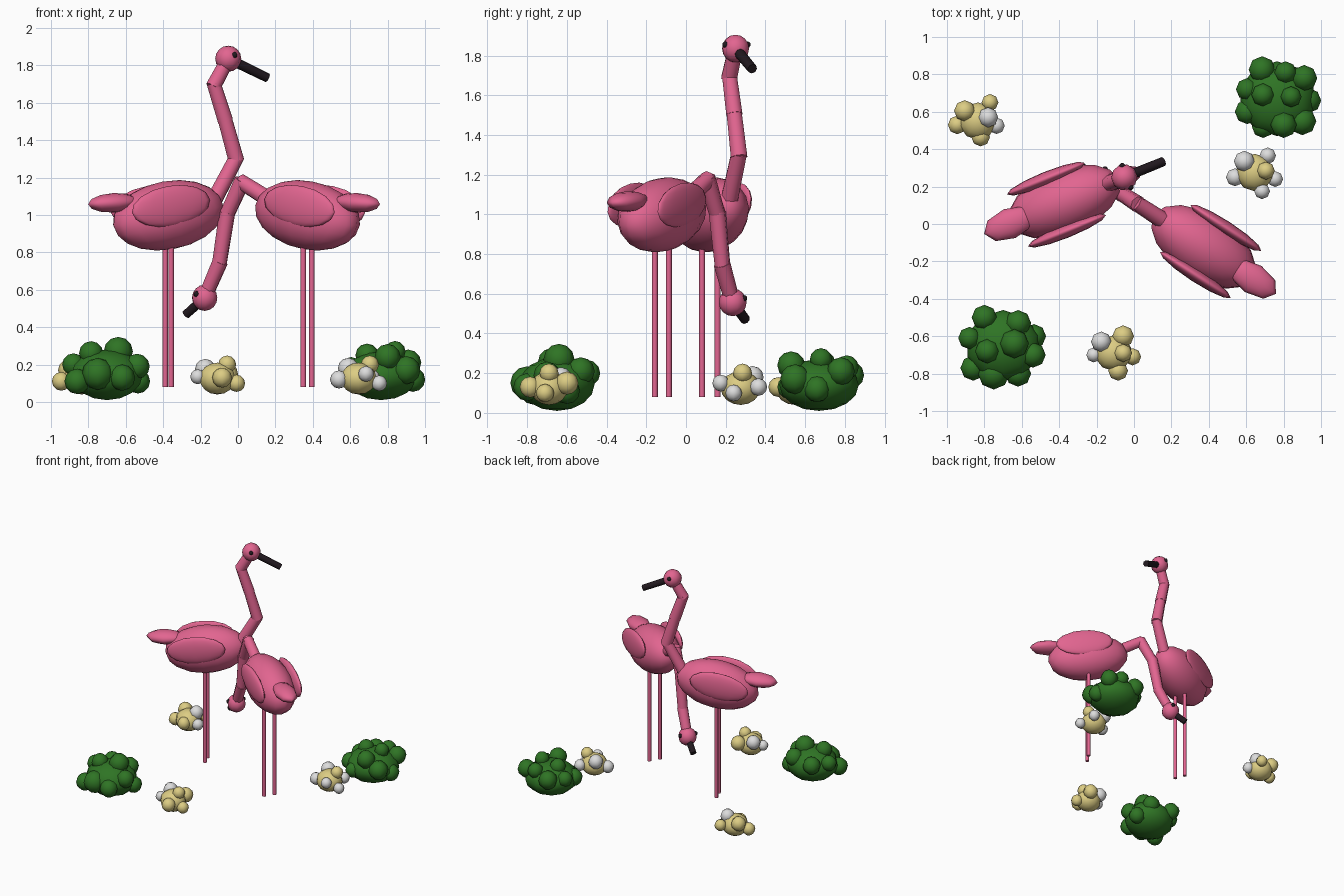
import bpy, math
from mathutils import Vector, Matrix


def material(name, rgb):
    m = bpy.data.materials.new(name)
    m.diffuse_color = (*rgb, 1)
    return m


PINK = material("pink", (0.76, 0.13, 0.28))
BLACK = material("black", (0.016, 0.01, 0.014))
GREEN = material("leaf green", (0.028, 0.175, 0.018))
YELLOW = material("pale yellow", (0.72, 0.61, 0.23))
WHITE = material("white", (0.72, 0.72, 0.72))


def finish(name, mat, matrix):
    ob = bpy.context.object
    ob.name = name
    ob.data.name = name
    ob.data.materials.append(mat)
    ob.matrix_world = matrix
    bpy.ops.object.shade_smooth_by_angle(angle=math.radians(60))
    return ob


def ball(name, mat, matrix, size, seg=8, rings=6):
    """Ellipsoid placed by a matrix, with three half sizes."""
    bpy.ops.mesh.primitive_uv_sphere_add(segments=seg, ring_count=rings, radius=1)
    return finish(name, mat, matrix @ Matrix.Diagonal((*size, 1)))


def rod(name, mat, a, b, r1, r2=None, sides=8):
    """Cylinder or cone between two points."""
    a, b = Vector(a), Vector(b)
    d = b - a
    bpy.ops.mesh.primitive_cone_add(vertices=sides, radius1=r1,
                                    radius2=r1 if r2 is None else r2, depth=d.length)
    rot = d.to_track_quat('Z', 'Y').to_matrix().to_4x4()
    return finish(name, mat, Matrix.Translation((a + b) / 2) @ rot)


def bird(tag, x, y, heading, neck, head, beak_tip):
    """Wading bird; neck, head and beak points are (forward, height)."""
    frame = Matrix.Translation((x, y, 0)) @ Matrix.Rotation(math.radians(heading), 4, 'Z')

    def at(f, s, z, tilt=0):
        return frame @ Matrix.Translation((f, s, z)) @ Matrix.Rotation(math.radians(-tilt), 4, 'Y')

    def pt(f, z, s=0):
        return frame @ Vector((f, s, z))

    # body and tail
    ball(tag + "_body", PINK, at(0, 0, 0.998, 10), (0.32, 0.172, 0.183), 16, 10)
    ball(tag + "_tail", PINK, at(-0.315, 0, 1.065, 3), (0.147, 0.083, 0.052))
    # wings, legs and eyes on both sides
    for side, label in ((1, "left"), (-1, "right")):
        ball(f"{tag}_{label}_wing", PINK, at(-0.045, side * 0.15, 1.048, 9),
             (0.228, 0.037, 0.108), 12, 8)
        rod(f"{tag}_{label}_leg", PINK, pt(0, 0.08, side * 0.042),
            pt(0, 0.9, side * 0.042), 0.015)
        ball(f"{tag}_{label}_eye", BLACK, at(head[0] + 0.012, side * 0.061, head[1] + 0.02),
             (0.016, 0.016, 0.016))
    # jointed neck
    path = neck + [head]
    for i, (p, q) in enumerate(zip(path, path[1:])):
        d = (Vector(q) - Vector(p)).normalized() * 0.012
        rod(f"{tag}_neck_{i + 1}", PINK, pt(*(Vector(p) - d)), pt(*(Vector(q) + d)),
            0.046 - 0.001 * i, 0.042 - 0.001 * i)
    # head and beak
    ball(tag + "_head", PINK, at(head[0], 0, head[1]), (0.07, 0.07, 0.07), 10, 8)
    rod(tag + "_beak", BLACK, pt(*head), pt(*beak_tip), 0.027, 0.025)


bird("upright_bird", -0.373, 0.12, 22,
     [(0.26, 1.07), (0.39, 1.30), (0.326, 1.515), (0.265, 1.695)],
     (0.346, 1.835), (0.572, 1.733))
bird("bowing_bird", 0.372, -0.122, 147,
     [(0.26, 1.09), (0.42, 1.175), (0.515, 1.0), (0.562, 0.74)],
     (0.656, 0.557), (0.775, 0.468))


def clump(tag, mat, core, size, blobs):
    """Rounded core covered in smaller balls (x, y, z, radius, material)."""
    ball(tag + "_core", mat, Matrix.Translation(core), size, 10, 8)
    for i, (x, y, z, r, m) in enumerate(blobs):
        ball(f"{tag}_tuft_{i + 1}", m, Matrix.Translation((x, y, z)), (r, r, r))


# green bushes
G, Y, W = GREEN, YELLOW, WHITE
clump("front_bush", G, (-0.70, -0.65, 0.145), (0.2, 0.19, 0.135), [
    (-0.80, -0.50, 0.20, 0.068, G), (-0.62, -0.53, 0.21, 0.07, G),
    (-0.535, -0.60, 0.11, 0.065, G), (-0.54, -0.70, 0.19, 0.068, G),
    (-0.62, -0.80, 0.13, 0.07, G), (-0.75, -0.80, 0.15, 0.085, G),
    (-0.86, -0.77, 0.11, 0.068, G), (-0.88, -0.61, 0.20, 0.06, G),
    (-0.64, -0.64, 0.27, 0.078, G), (-0.785, -0.68, 0.26, 0.065, G)])
clump("back_bush", G, (0.765, 0.67, 0.14), (0.205, 0.2, 0.13), [
    (0.685, 0.825, 0.19, 0.072, G), (0.81, 0.81, 0.23, 0.06, G),
    (0.91, 0.78, 0.21, 0.07, G), (0.935, 0.66, 0.12, 0.066, G),
    (0.90, 0.55, 0.17, 0.075, G), (0.80, 0.53, 0.24, 0.07, G),
    (0.69, 0.52, 0.13, 0.06, G), (0.605, 0.60, 0.15, 0.066, G),
    (0.605, 0.72, 0.18, 0.06, G), (0.69, 0.69, 0.25, 0.062, G),
    (0.84, 0.68, 0.27, 0.056, G)])

# small flower clumps
clump("front_flowers", Y, (-0.11, -0.69, 0.125), (0.1, 0.095, 0.085), [
    (-0.175, -0.63, 0.175, 0.055, W), (-0.215, -0.70, 0.135, 0.04, W),
    (-0.058, -0.60, 0.15, 0.058, Y), (-0.008, -0.71, 0.10, 0.046, Y),
    (-0.085, -0.785, 0.13, 0.053, Y), (-0.058, -0.69, 0.20, 0.048, Y)])
clump("back_flowers", Y, (0.645, 0.275, 0.125), (0.1, 0.1, 0.085), [
    (0.59, 0.335, 0.18, 0.056, W), (0.715, 0.365, 0.13, 0.044, W),
    (0.54, 0.25, 0.12, 0.048, W), (0.755, 0.24, 0.10, 0.042, W),
    (0.685, 0.175, 0.15, 0.042, W), (0.705, 0.285, 0.20, 0.048, Y)])
clump("left_flowers", Y, (-0.835, 0.55, 0.125), (0.1, 0.1, 0.085), [
    (-0.905, 0.605, 0.17, 0.057, Y), (-0.77, 0.65, 0.14, 0.045, Y),
    (-0.945, 0.53, 0.11, 0.05, Y), (-0.82, 0.465, 0.13, 0.05, Y),
    (-0.735, 0.525, 0.12, 0.044, W), (-0.78, 0.57, 0.19, 0.054, W)])
